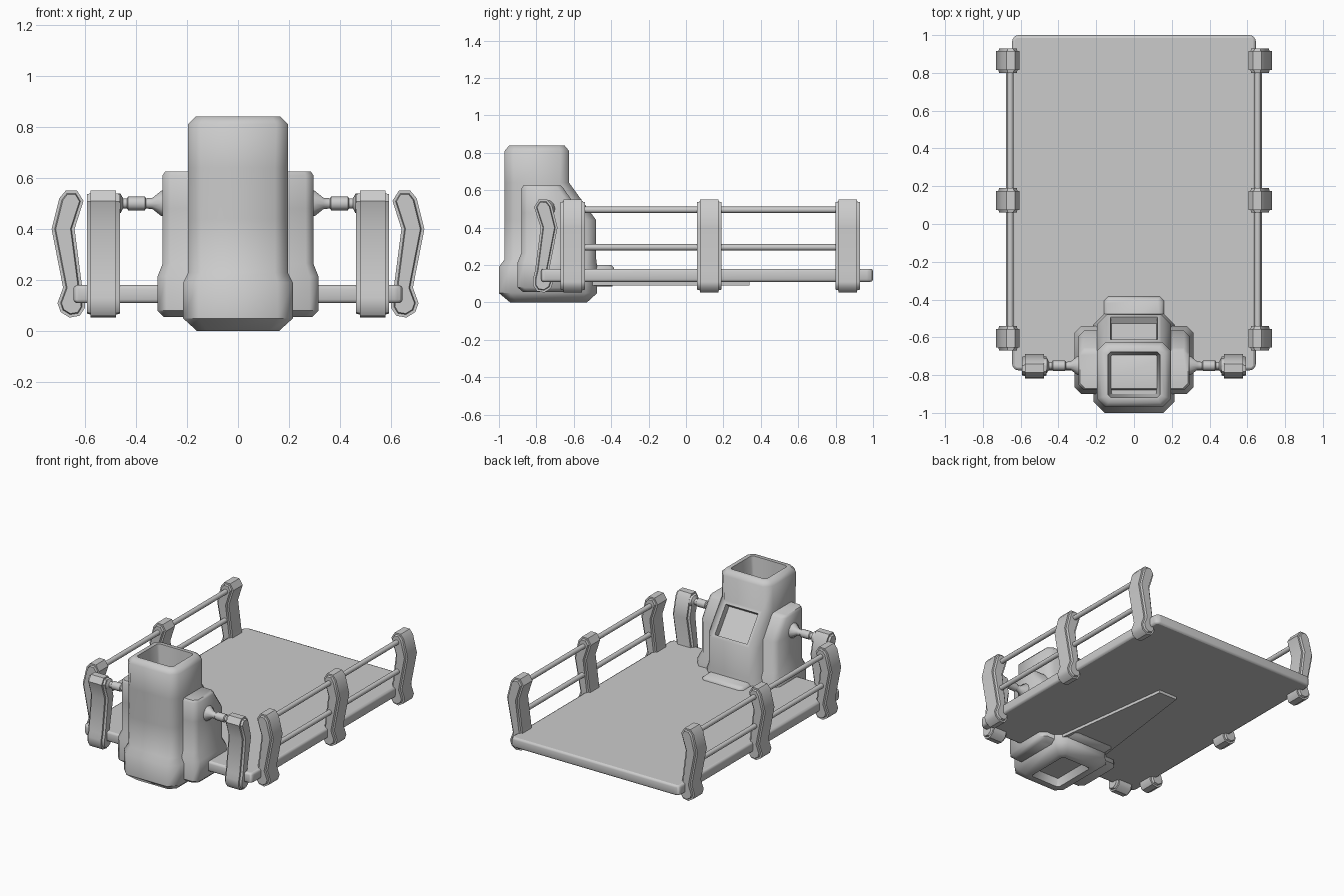
import bpy, bmesh
from math import cos, sin, pi, radians
from mathutils import Vector

if "Cube" in bpy.data.objects:
    bpy.data.objects.remove(bpy.data.objects["Cube"])


def finish(name, bm, angle=50):
    bmesh.ops.recalc_face_normals(bm, faces=bm.faces[:])
    me = bpy.data.meshes.new(name)
    bm.to_mesh(me)
    bm.free()
    ob = bpy.data.objects.new(name, me)
    bpy.context.collection.objects.link(ob)
    bpy.ops.object.select_all(action='DESELECT')
    ob.select_set(True)
    bpy.context.view_layer.objects.active = ob
    bpy.ops.object.shade_smooth_by_angle(angle=radians(angle))
    return ob


def loft(rings):
    """Closed skin through point rings, capped at both ends."""
    bm = bmesh.new()
    vs = [[bm.verts.new(p) for p in r] for r in rings]
    n = len(vs[0])
    for a, b in zip(vs, vs[1:]):
        for i in range(n):
            j = (i + 1) % n
            bm.faces.new((a[i], a[j], b[j], b[i]))
    bm.faces.new(vs[0][::-1])
    bm.faces.new(vs[-1])
    bmesh.ops.recalc_face_normals(bm, faces=bm.faces[:])
    return bm


def octo(z, hx, y0, y1, c):
    """Chamfered rectangle at height z."""
    return [(hx - c, y0, z), (hx, y0 + c, z), (hx, y1 - c, z), (hx - c, y1, z),
            (c - hx, y1, z), (-hx, y1 - c, z), (-hx, y0 + c, z), (c - hx, y0, z)]


def pick(bm, point):
    p = Vector(point)
    return min(bm.faces, key=lambda f: (f.calc_center_median() - p).length)


def inset(bm, face, thickness, depth):
    bmesh.ops.inset_individual(bm, faces=[face], thickness=thickness, depth=depth)


def lathe(name, origin, axis, profile, n=12):
    """Turned part along x or y; profile is (distance, radius)."""
    o = Vector(origin)
    rings = []
    for d, r in profile:
        ring = []
        for i in range(n):
            a, b = r * cos(2 * pi * i / n), r * sin(2 * pi * i / n)
            ring.append(o + (Vector((d, a, b)) if axis == 'x' else Vector((a, d, b))))
        rings.append(ring)
    return finish(name, loft(rings))


# deck slab
bm = loft([octo(z, 0.645, -0.775, 1.0, 0.02) for z in (0.11, 0.18)])
ob = finish("deck", bm, 60)
bev = ob.modifiers.new("bevel", 'BEVEL')
bev.width, bev.segments, bev.limit_method = 0.018, 2, 'ANGLE'

# tapered keel under the deck
finish("keel", loft([[(-w, y, 0.09), (w, y, 0.09), (w, y, 0.13), (-w, y, 0.13)]
                     for y, w in ((-0.5, 0.18), (0.34, 0.07))]))

# furnace-like central tower with open top, window and hollow underside
bm = loft([octo(0.0, 0.16, -0.94, -0.53, 0.04), octo(0.05, 0.215, -1.0, -0.475, 0.06),
           octo(0.19, 0.215, -1.0, -0.475, 0.06), octo(0.23, 0.195, -0.97, -0.48, 0.05),
           octo(0.44, 0.195, -0.97, -0.48, 0.05), octo(0.64, 0.195, -0.97, -0.625, 0.05),
           octo(0.81, 0.195, -0.97, -0.625, 0.045), octo(0.84, 0.165, -0.945, -0.65, 0.03)])
top = pick(bm, (0, -0.8, 0.84))
inset(bm, top, 0.03, 0)
inset(bm, top, 0.02, -0.24)
window = pick(bm, (0, -0.55, 0.54))
inset(bm, window, 0.03, 0)
inset(bm, window, 0.005, -0.04)
base = pick(bm, (0, -0.74, 0))
inset(bm, base, 0.05, 0)
inset(bm, base, 0.02, -0.05)
finish("tower", bm)

# side shoulders running through the tower
finish("tower_shoulders", loft([
    octo(0.055, 0.29, -0.87, -0.57, 0.03), octo(0.08, 0.315, -0.9, -0.54, 0.035),
    octo(0.215, 0.315, -0.9, -0.54, 0.035), octo(0.265, 0.295, -0.88, -0.565, 0.03),
    octo(0.48, 0.295, -0.88, -0.565, 0.03), octo(0.61, 0.295, -0.88, -0.655, 0.03),
    octo(0.625, 0.285, -0.87, -0.67, 0.025)]))

# step at the foot of the tower, facing the deck
finish("tower_step", loft([octo(0.085, 0.15, -0.6, -0.395, 0.02),
                           octo(0.1, 0.158, -0.6, -0.385, 0.02),
                           octo(0.185, 0.158, -0.6, -0.385, 0.02),
                           octo(0.2, 0.145, -0.6, -0.4, 0.02)]))

# bent railing posts: outline is (outward offset, z)
OUTLINE = [(-.03, .55), (.015, .55), (.04, .52), (.07, .40), (.025, .17), (.047, .11),
           (.035, .075), (0, .053), (-.04, .06), (-.06, .09), (-.06, .13),
           (-.05, .17), (-.02, .40), (-.055, .51)]


def post(name, place):
    bm = loft([[place(u, t, z) for u, z in OUTLINE] for t in (-0.05, 0.05)])
    caps = [f for f in bm.faces if len(f.verts) == len(OUTLINE)]
    for f in caps:
        inset(bm, f, 0.012, 0)
        inset(bm, f, 0.004, 0.015)
    finish(name, bm, 40)


for s, side in ((1, "right"), (-1, "left")):
    for i, y in enumerate((-0.605, 0.125, 0.865)):
        post(f"side_post_{side}_{i + 1}", lambda u, t, z: (s * (0.66 + u), y + t, z))
    post(f"front_post_{side}", lambda u, t, z: (s * 0.527 + t, -0.757 + u, z))
    # long rails
    for label, x, z in (("upper", 0.655, 0.495), ("lower", 0.66, 0.295)):
        lathe(f"{label}_rail_{side}", (s * x, 0, z), 'y', [(-0.62, 0.017), (0.87, 0.017)])
    # pipe joining tower and front post
    lathe(f"tower_pipe_{side}", (0, -0.75, 0.5), 'x',
          [(s * d, r) for d, r in ((0.28, .05), (0.3, .05), (0.335, .022), (0.36, .02),
                                   (0.365, .027), (0.43, .027), (0.435, .02),
                                   (0.45, .02), (0.46, .038), (0.5, .038))])
